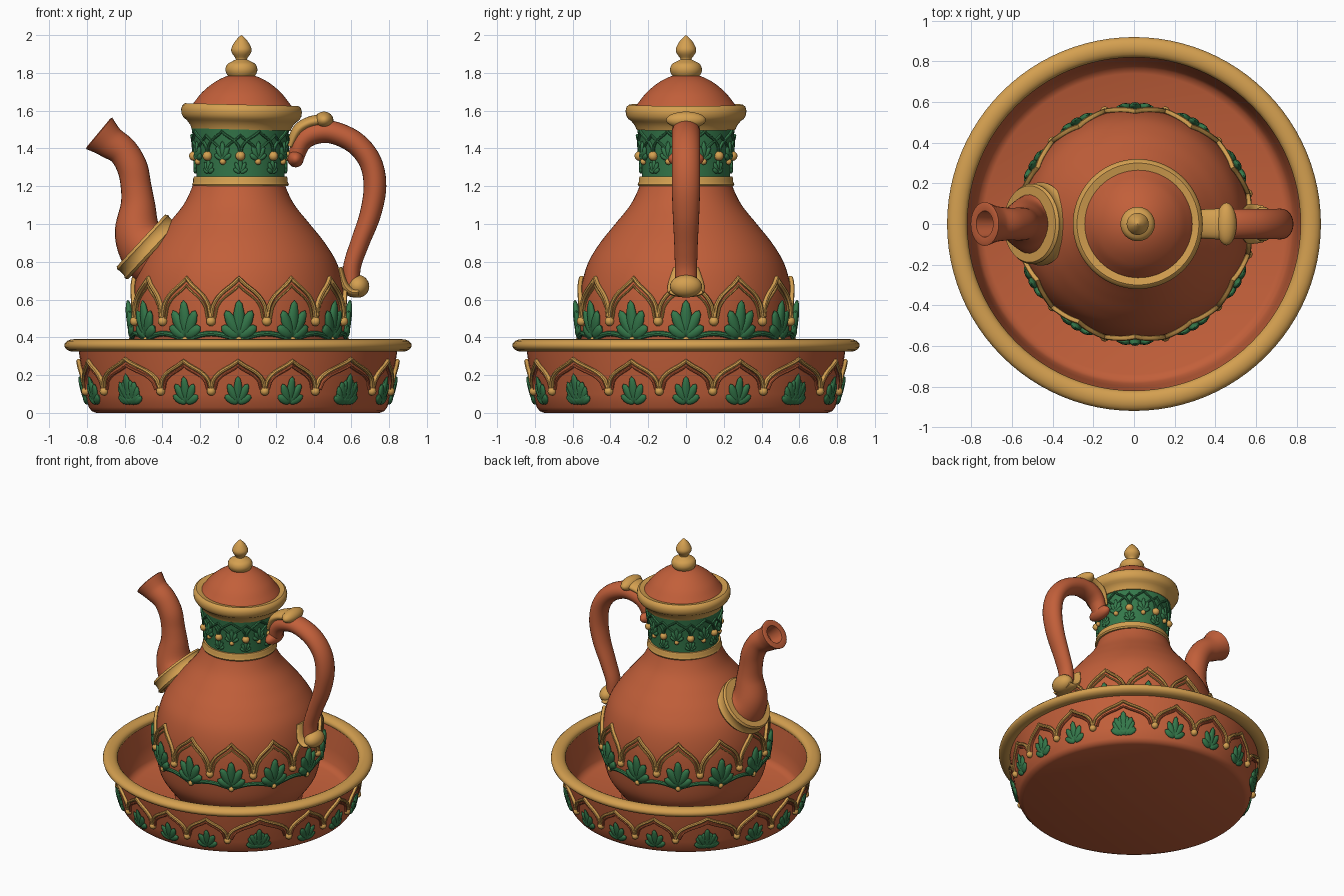
import bpy, bmesh, math
from mathutils import Vector, Matrix

cube = bpy.data.objects.get("Cube")
if cube:
    bpy.data.objects.remove(cube)


def material(name, rgb):
    m = bpy.data.materials.new(name)
    m.use_nodes = True
    m.diffuse_color = (*rgb, 1)
    m.node_tree.nodes["Principled BSDF"].inputs["Base Color"].default_value = (*rgb, 1)
    return m


clay = material("terracotta", (0.54, 0.115, 0.042))
gold = material("ochre_gold", (0.66, 0.35, 0.08))
green = material("leaf_green", (0.035, 0.19, 0.07))
parts = []


def finish(name, bm, mat, place=None):
    bmesh.ops.remove_doubles(bm, verts=bm.verts, dist=0.0002)
    bmesh.ops.recalc_face_normals(bm, faces=bm.faces)
    mesh = bpy.data.meshes.new(name)
    bm.to_mesh(mesh)
    bm.free()
    mesh.materials.append(mat)
    ob = bpy.data.objects.new(name, mesh)
    if place:
        ob.matrix_world = place
    bpy.context.collection.objects.link(ob)
    parts.append(ob)
    return ob


def spline(points, steps=6):
    """Smooth curve through points of any dimension."""
    p = [Vector(points[0])] + [Vector(q) for q in points] + [Vector(points[-1])]
    out = []
    for a, b, c, d in zip(p, p[1:], p[2:], p[3:]):
        for i in range(steps):
            t = i / steps
            out.append(0.5 * (2 * b + (c - a) * t + (2 * a - 5 * b + 4 * c - d) * t * t
                              + (3 * b - a - 3 * c + d) * t ** 3))
    return out + [p[-1]]


def bridge(bm, rings):
    for a, b in zip(rings, rings[1:]):
        n = len(a)
        for i in range(n):
            bm.faces.new((a[i], a[(i + 1) % n], b[(i + 1) % n], b[i]))


def lathe(name, profile, mat, place=None, segs=72):
    bm = bmesh.new()
    rings = [[bm.verts.new((r * math.sin(k * math.tau / segs), -r * math.cos(k * math.tau / segs), z))
              for k in range(segs)] for r, z in profile]
    bridge(bm, rings)
    return finish(name, bm, mat, place)


def sweep(bm, path, radii, ref, squash=1.0, sides=8, mouth=False):
    """Tube along a path; squash widens it along ref."""
    rings = []
    for i, (p, r) in enumerate(zip(path, radii)):
        t = (path[min(i + 1, len(path) - 1)] - path[max(i - 1, 0)]).normalized()
        u = (ref - t * ref.dot(t)).normalized()
        v = u.cross(t)

        def ring(centre, rad):
            return [bm.verts.new(centre + u * rad * squash * math.cos(a) + v * rad * math.sin(a))
                    for a in (k * math.tau / sides for k in range(sides))]
        rings.append(ring(p, r))
    if mouth:
        rings += [ring(p + t * 0.005, r * 0.9), ring(p, r * 0.6), ring(p - t * 0.1, r * 0.5)]
    bridge(bm, rings)
    bm.faces.new(rings[0])
    bm.faces.new(rings[-1])


def side_tube(name, points, mat, squash=1.0, mouth=False):
    """Tube in the xz plane from (x, z, radius) points."""
    pts = spline(points)
    bm = bmesh.new()
    sweep(bm, [Vector((p[0], 0, p[1])) for p in pts], [p[2] for p in pts],
          Vector((0, 1, 0)), squash, 24, mouth)
    return finish(name, bm, mat)


def ball(bm, matrix, u=14, v=8):
    bmesh.ops.create_uvsphere(bm, u_segments=u, v_segments=v, radius=1, matrix=matrix)


def knob(name, centre, size, mat):
    bm = bmesh.new()
    ball(bm, Matrix.Translation(centre) @ Matrix.Diagonal((*size, 1)), 24, 16)
    finish(name, bm, mat)


class Surface:
    """Places ornament on a turned wall."""
    def __init__(self, profile, shift=0.0):
        self.profile, self.shift = profile, shift

    def point(self, th, z, lift=0.0):
        for (r0, z0), (r1, z1) in zip(self.profile, self.profile[1:]):
            if z0 <= z <= z1 and z1 > z0:
                r = r0 + (r1 - r0) * (z - z0) / (z1 - z0) + lift
                return Vector((self.shift + r * math.sin(th), -r * math.cos(th), z))

    def frame(self, th, z, lift=0.0):
        up = (self.point(th, z + 0.01) - self.point(th, z - 0.01)).normalized()
        side = Vector((math.cos(th), math.sin(th), 0))
        basis = Matrix((side, up, side.cross(up))).transposed().to_4x4()
        return Matrix.Translation(self.point(th, z, lift)) @ basis

    def arch(self, bm, th, half, lo, hi, rad, lift=0.004):
        path = []
        for i in range(-12, 13):
            u = 1 - abs(i) / 12
            rise = 0.78 * math.sqrt(1 - (1 - u) ** 2) + 0.22 * u ** 4
            path.append(self.point(th + half * i / 12, lo + (hi - lo) * rise, lift))
        sweep(bm, path, [rad] * len(path), Vector((math.sin(th), -math.cos(th), 0)), 1.2)

    def leaf(self, bm, th, z, height, depth=0.014):
        base = self.frame(th, z, 0.004)
        for ang, size in ((0, 1), (26, 0.8), (-26, 0.8), (58, 0.55), (-58, 0.55)):
            L = height * size
            ball(bm, base @ Matrix.Rotation(math.radians(ang), 4, "Z") @ Matrix.Translation((0, L / 2, 0))
                 @ Matrix.Diagonal((height * 0.15, L / 2, depth, 1)), 10, 8)

    def dot(self, bm, th, z, rad):
        ball(bm, self.frame(th, z, 0.006) @ Matrix.Scale(rad, 4))


# Basin
wall = [(0.79, 0.03), (0.81, 0.1), (0.845, 0.34)]
lathe("basin", [(0, 0), (0.75, 0), (0.775, 0.01)] + wall +
      [(0.825, 0.35), (0.8, 0.2), (0.785, 0.1), (0.77, 0.075), (0.74, 0.06), (0, 0.06)], clay, segs=96)
rim = [(0.87 + 0.05 * math.cos(a), 0.357 + 0.033 * math.sin(a))
       for a in (k * math.tau / 16 for k in range(17))]
lathe("basin_rim", rim, gold, segs=96)

# Basin ornament: small arches with a wide one on each diagonal
basin = Surface(wall)
arches, inner, leaves = bmesh.new(), bmesh.new(), bmesh.new()
for quarter in range(4):
    for deg, half in ((0, 10), (20, 10), (45, 15), (70, 10)):
        th, hw = math.radians(deg + 90 * quarter), math.radians(half)
        wide = half > 10
        basin.arch(arches, th, hw, 0.125, 0.285 if wide else 0.275, 0.011, 0.008)
        basin.arch(inner, th, hw * 0.86, 0.125, 0.25, 0.008)
        basin.dot(arches, th - hw, 0.115, 0.024)
        basin.leaf(leaves, th, 0.05, 0.165 if wide else 0.15)
        if wide:
            basin.leaf(leaves, th - 0.03, 0.05, 0.13)
            basin.leaf(leaves, th + 0.03, 0.05, 0.13)
finish("basin_arches", arches, gold)
finish("basin_inner_arches", inner, clay)
finish("basin_leaves", leaves, green)

# Jug body with foot
belly = spline([(0.45, 0.14), (0.53, 0.26), (0.56, 0.4), (0.565, 0.52), (0.555, 0.66), (0.52, 0.79),
                (0.455, 0.9), (0.375, 1.0), (0.295, 1.1), (0.25, 1.19), (0.24, 1.24)])
lathe("jug_body", [(0, 0.06), (0.42, 0.06), (0.435, 0.08), (0.43, 0.12)] + [tuple(p) for p in belly]
      + [(0, 1.24)], clay, Matrix.Translation((0.005, 0, 0)))

# Body ornament
body = Surface(belly, 0.005)
arches, leaves = bmesh.new(), bmesh.new()
step = math.tau / 12
for k in range(12):
    th = k * step
    body.arch(arches, th, step / 2, 0.5, 0.715, 0.011, 0.01)
    body.arch(arches, th, step * 0.43, 0.5, 0.675, 0.006)
    body.dot(arches, th + step / 2, 0.485, 0.026)
    body.dot(arches, th, 0.385, 0.02)
    body.leaf(leaves, th, 0.4, 0.2, 0.02)
    swag = [body.point(th + step * i / 10, 0.385 + 0.035 * math.sin(math.pi * i / 10), 0.003)
            for i in range(11)]
    sweep(leaves, swag, [0.014] * 11, Vector((math.sin(th + step / 2), -math.cos(th + step / 2), 0)))
finish("body_arches", arches, gold)
finish("body_leaves", leaves, green)

# Neck
nx = 0.013
collar_wall = [(0.232, 1.22), (0.235, 1.3), (0.244, 1.4), (0.262, 1.53)]
lathe("neck", collar_wall, green, Matrix.Translation((nx, 0, 0)))
lathe("neck_band", [(0.22, 1.2), (0.25, 1.2), (0.256, 1.21), (0.25, 1.222), (0.25, 1.24),
                    (0.245, 1.252), (0.22, 1.252)], gold, Matrix.Translation((nx, 0, 0)))
neck = Surface(collar_wall, nx)
arches, leaves, dots = bmesh.new(), bmesh.new(), bmesh.new()
step = math.tau / 8
for k in range(8):
    th = (k + 0.5) * step
    neck.arch(arches, th, step / 2, 1.37, 1.49, 0.008)
    neck.arch(arches, th - step / 2, step / 2, 1.34, 1.47, 0.007)
    neck.leaf(leaves, th, 1.34, 0.1, 0.012)
    neck.leaf(leaves, th - step / 2, 1.27, 0.08, 0.01)
    neck.dot(dots, th - step / 2, 1.36, 0.026)
    neck.dot(dots, th, 1.33, 0.017)
finish("neck_arches", arches, green)
finish("neck_leaves", leaves, green)
finish("neck_beads", dots, gold)

# Mouth rim, slightly tilted, and lid with finial
tilt = Matrix.Translation((0.018, 0, 1.57)) @ Matrix.Rotation(0.025, 4, "Y")
lathe("mouth_rim", [(0.24, -0.07), (0.262, -0.07), (0.27, -0.05), (0.29, -0.025), (0.305, -0.015),
                    (0.317, 0.005), (0.32, 0.03), (0.314, 0.052), (0.3, 0.062), (0.28, 0.058),
                    (0.24, 0.05)], gold, tilt)
top = Matrix.Translation((0.018, 0, 0))
dome = spline([(0.275, 1.61), (0.25, 1.645), (0.205, 1.7), (0.14, 1.752), (0.07, 1.785), (0, 1.795)])
lathe("lid", [(0, 1.6)] + [tuple(p) for p in dome], clay, top)
tip = spline([(0, 1.77), (0.06, 1.775), (0.084, 1.81), (0.075, 1.845), (0.04, 1.866), (0.03, 1.875),
              (0.05, 1.905), (0.053, 1.93), (0.035, 1.965), (0.013, 1.99), (0, 2.0)], 4)
lathe("lid_finial", [(max(p[0], 0), min(p[1], 2.0)) for p in tip], gold, top, 32)

# Spout with collar
side_tube("spout", [(-0.36, 0.77, 0.17), (-0.47, 0.87, 0.165), (-0.53, 0.96, 0.125), (-0.53, 1.1, 0.092),
                    (-0.54, 1.2, 0.081), (-0.56, 1.3, 0.081), (-0.61, 1.385, 0.08), (-0.68, 1.435, 0.088),
                    (-0.735, 1.48, 0.108)], clay, mouth=True)
axis = Vector((-0.73, 0, 0.68)).to_track_quat("Z", "Y").to_matrix().to_4x4()
lathe("spout_collar", [(0.16, -0.05), (0.195, -0.05), (0.205, -0.035), (0.195, -0.02), (0.193, 0.015),
                       (0.198, 0.025), (0.188, 0.04), (0.13, 0.04)], gold,
      Matrix.Translation((-0.485, 0, 0.885)) @ axis, 48)

# Handle with scroll and gilded ends
side_tube("handle", [(0.305, 1.34, 0.04), (0.335, 1.43, 0.052), (0.4, 1.48, 0.06), (0.5, 1.485, 0.06),
                     (0.62, 1.43, 0.06), (0.7, 1.33, 0.06), (0.725, 1.2, 0.06), (0.7, 1.05, 0.056),
                     (0.645, 0.9, 0.05), (0.605, 0.78, 0.047), (0.6, 0.68, 0.045)], clay, 1.25)
knob("handle_scroll", (0.305, 0, 1.345), (0.043, 0.095, 0.045), clay)
side_tube("handle_cap", [(0.275, 1.41, 0.02), (0.315, 1.495, 0.03), (0.375, 1.535, 0.032),
                         (0.45, 1.55, 0.034)], gold, 2.3)
knob("handle_cap_knob", (0.455, 0, 1.55), (0.05, 0.105, 0.045), gold)
side_tube("handle_foot", [(0.535, 0.77, 0.018), (0.56, 0.68, 0.026), (0.6, 0.64, 0.026),
                          (0.64, 0.64, 0.024)], gold, 3.7)
knob("handle_foot_knob", (0.635, 0, 0.67), (0.06, 0.085, 0.06), gold)

# Smooth shading with sharp edges kept
bpy.ops.object.select_all(action="DESELECT")
for ob in parts:
    ob.select_set(True)
bpy.context.view_layer.objects.active = parts[0]
bpy.ops.object.shade_smooth_by_angle(angle=math.radians(40))
